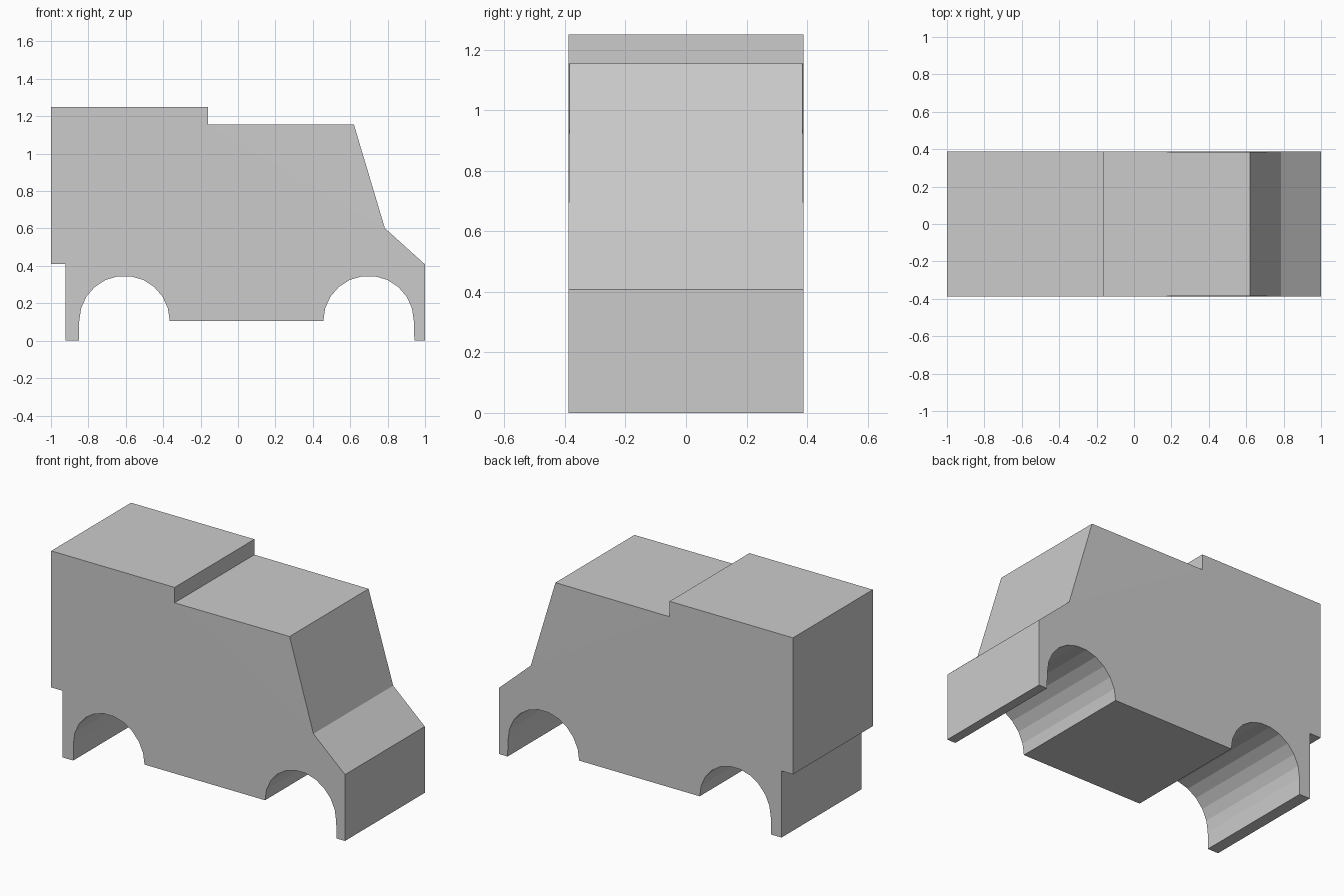
import bpy, bmesh
from math import pi, cos, sin

if "Cube" in bpy.data.objects:
    bpy.data.objects.remove(bpy.data.objects["Cube"])

HALF_WIDTH = 0.388
INSET = 0.004          # the cab roof's front corners lean in slightly


def arch(cx, cz=0.105, r=0.242, n=11):
    """Wheel arch points from the left foot over to the right foot."""
    return [(cx + r * cos(pi - pi * i / n), cz + r * sin(pi - pi * i / n))
            for i in range(n + 1)]


# Side profile (x, z): roof step, windscreen, bonnet, nose, arches, tail
step, roof_front, cowl = (-0.16, 1.155), (0.62, 1.155), (0.785, 0.602)
profile = [(-1, 0.41), (-1, 1.25), (-0.16, 1.25), step, roof_front, cowl,
           (1, 0.408), (1, 0), (0.943, 0)]
profile += arch(0.698)[::-1]
profile += arch(-0.607)[::-1]
profile += [(-0.85, 0), (-0.922, 0), (-0.922, 0.41)]

# Van body: two side walls joined by a strip around the profile
bm = bmesh.new()
sides = []
for s in (-1, 1):
    ring = []
    for p in profile:
        y = HALF_WIDTH - (INSET if p == roof_front else 0)
        ring.append(bm.verts.new((p[0], s * y, p[1])))
    k = profile.index(roof_front)
    bm.faces.new(ring[k - 1:k + 2])          # cab side triangle
    bm.faces.new(ring[:k] + ring[k + 1:])    # rest of the side wall
    sides.append(ring)
a, b = sides
for i in range(len(profile)):
    j = (i + 1) % len(profile)
    bm.faces.new((a[i], a[j], b[j], b[i]))
bmesh.ops.recalc_face_normals(bm, faces=bm.faces[:])

mesh = bpy.data.meshes.new("van_body")
bm.to_mesh(mesh)
bm.free()
bpy.context.collection.objects.link(bpy.data.objects.new("van_body", mesh))
